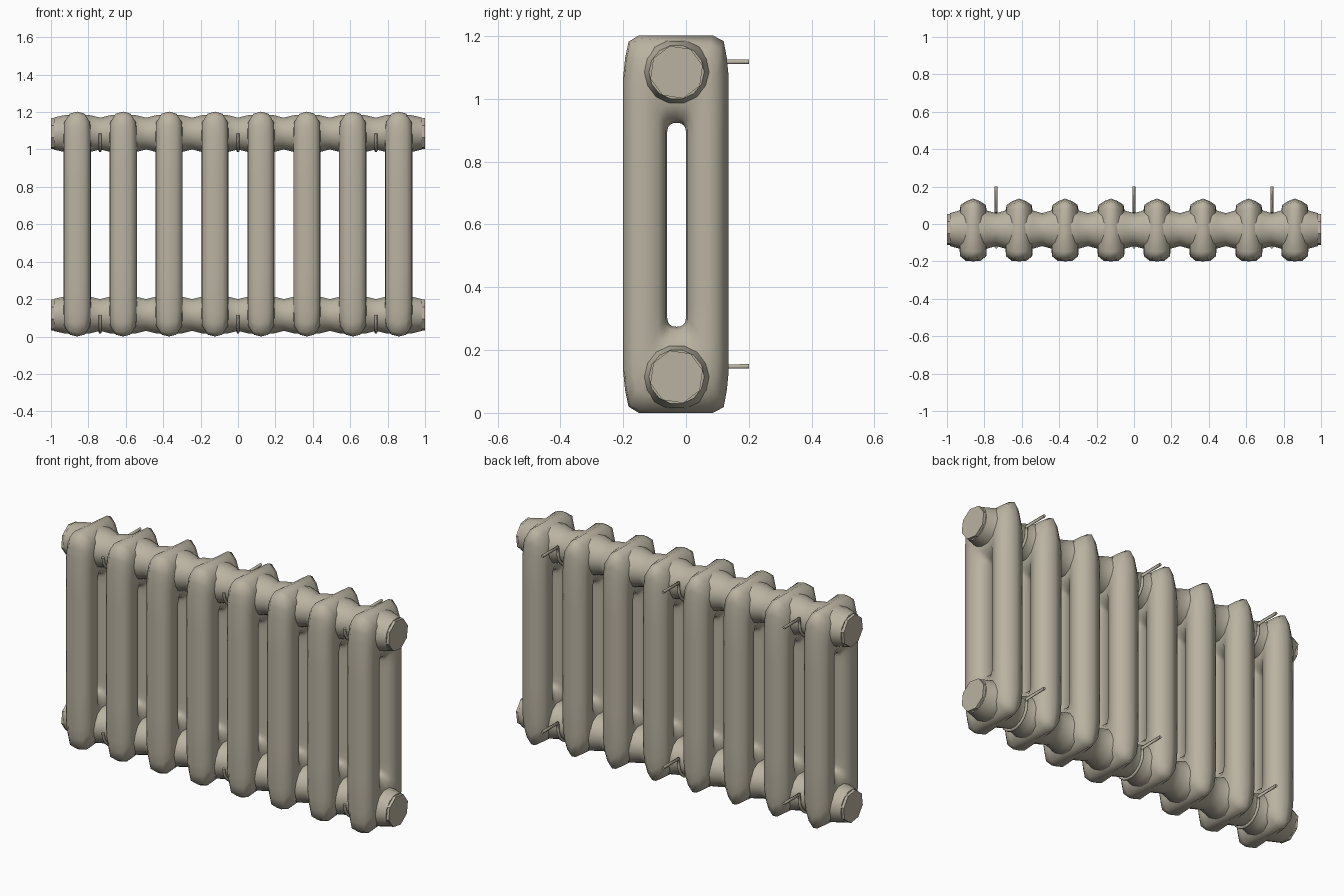
import bpy, bmesh, math

if "Cube" in bpy.data.objects:
    bpy.data.objects.remove(bpy.data.objects["Cube"])

mat = bpy.data.materials.new("warm grey paint")
mat.diffuse_color = (0.49, 0.45, 0.36, 1)
mat.use_nodes = True
mat.node_tree.nodes["Principled BSDF"].inputs["Base Color"].default_value = mat.diffuse_color

YC, Z_LOW, Z_HIGH, STEP = -0.03, 0.115, 1.085, 0.2457
CENTRES = [(i - 3.5) * STEP for i in range(8)]


def make(name, rings, closed, smooth=True):
    """Skin a list of point rings; closed joins last to first, else ends are capped."""
    bm = bmesh.new()
    vr = [[bm.verts.new(p) for p in r] for r in rings]
    n = len(vr[0])
    for a in range(len(vr) if closed else len(vr) - 1):
        r, s = vr[a], vr[(a + 1) % len(vr)]
        for k in range(n):
            bm.faces.new((r[k], r[(k + 1) % n], s[(k + 1) % n], s[k]))
    if smooth:
        for f in bm.faces:
            f.smooth = True
    if not closed:
        bm.faces.new(vr[0])
        bm.faces.new(vr[-1])
    bmesh.ops.recalc_face_normals(bm, faces=bm.faces)
    me = bpy.data.meshes.new(name)
    bm.to_mesh(me)
    bm.free()
    me.materials.append(mat)
    ob = bpy.data.objects.new(name, me)
    bpy.context.collection.objects.link(ob)
    return ob


def oval(x, zc, ry, rz, n, turn=0.0):
    return [(x, YC + ry * math.cos(2 * math.pi * k / n + turn),
             zc + rz * math.sin(2 * math.pi * k / n + turn)) for k in range(n)]


# Section: ring-shaped casting; upper path gives (outer y, outer z, inner y, inner z)
upper = [(-.200, .86, -.060, .86), (-.200, 1.07, -.060, .895), (-.194, 1.13, -.057, .910),
         (-.183, 1.182, -.050, .918), (-.150, 1.202, -.043, .922), (-.030, 1.202, -.030, .924),
         (.085, 1.202, -.017, .922), (.120, 1.184, -.010, .918), (.130, 1.13, -.003, .910),
         (.136, 1.07, 0, .895), (.136, .86, 0, .86)]
path = upper + [(a, 1.202 - b, c, 1.198 - d) for a, b, c, d in reversed(upper)]
front = [(1, 0), (.95, .04), (.6, .07), (0, .073), (-.6, .065), (-.92, .035), (-1, 0)]
back = [(1, 0), (.8, .036), (.5, .067), (0, .073), (-.6, .065), (-.92, .035), (-1, 0)]


def section_rings(cx):
    rings = []
    for oy, oz, iy, iz in path:
        t = (oy + .2) / .336
        half = [(f[0] * (1 - t) + b[0] * t, f[1] * (1 - t) + b[1] * t)
                for f, b in zip(front, back)]
        loop = half + [(u, -x) for u, x in reversed(half[1:-1])]
        rings.append([(cx + x, (oy + iy) / 2 + u * (oy - iy) / 2,
                       (oz + iz) / 2 + u * (oz - iz) / 2) for u, x in loop])
    return rings


for cx in CENTRES:
    make("radiator_section", section_rings(cx), True)

# Hubs: pipes along x that swell where they meet each section
swell = [(-.073, .102, .1), (-.035, .122, .104), (.035, .122, .104), (.073, .102, .1)]
for zc, label in ((Z_LOW, "lower_pipe"), (Z_HIGH, "upper_pipe")):
    rings = [oval(-.985, zc, .088, .088, 14)]
    for i, cx in enumerate(CENTRES):
        rings += [oval(cx + dx, zc, ry, rz, 14) for dx, ry, rz in swell]
        x = .985 if i == 7 else cx + STEP / 2
        rings.append(oval(x, zc, .088, .087, 14))
    make(label, rings, False)
    # End plugs: flat octagons
    for s in (-1, 1):
        make("end_plug", [oval(s * .975, zc, .086, .086, 8, .25),
                          oval(s * 1.0, zc, .086, .086, 8, .25)], False, False)

# Wall hooks: rod from the wall that curls under the pipe to its front
R, T = .094, .008
for zc in (Z_LOW, Z_HIGH):
    pts = [(.2, zc + .033, 0, 1), (.064, zc + .033, -math.pi / 4, 1)]
    line = [(p[0], p[1]) for p in pts]
    line += [(YC + R * math.cos(a), zc + R * math.sin(a))
             for a in [-math.pi * k / 9 for k in range(10)]]
    for cx in (-3 * STEP, 0, 3 * STEP):
        rings = []
        for k, (y, z) in enumerate(line):
            p, q = line[max(k - 1, 0)], line[min(k + 1, len(line) - 1)]
            dy, dz = q[0] - p[0], q[1] - p[1]
            d = math.hypot(dy, dz)
            ny, nz = -dz / d, dy / d
            rings.append([(cx + T * math.cos(a), y + ny * T * math.sin(a),
                           z + nz * T * math.sin(a))
                          for a in [math.pi * j / 3 for j in range(6)]])
        make("wall_hook", rings, False)
